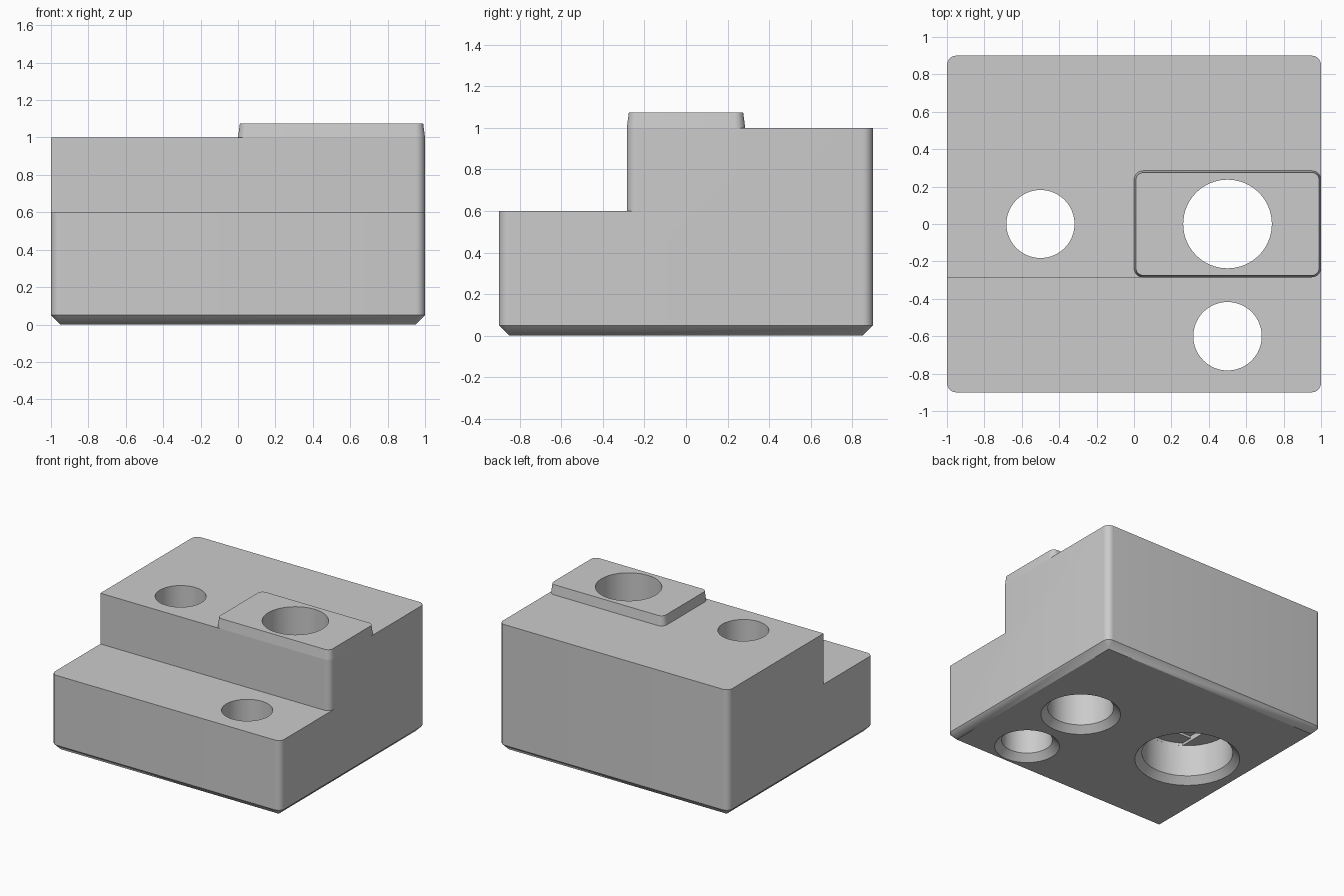
import bpy, bmesh, math

if "Cube" in bpy.data.objects:
    bpy.data.objects.remove(bpy.data.objects["Cube"])

grey = bpy.data.materials.new("light grey")
grey.use_nodes = True
GREY = (0.6, 0.6, 0.6, 1)
grey.diffuse_color = GREY
grey.node_tree.nodes["Principled BSDF"].inputs["Base Color"].default_value = GREY


def arc(cx, cy, r, a0, a1, n=8):
    steps = [math.radians(a0 + (a1 - a0) * i / n) for i in range(n + 1)]
    return [(cx + r * math.cos(a), cy + r * math.sin(a)) for a in steps]


def rounded(x0, x1, y0, y1, r):
    return (arc(x1 - r, y1 - r, r, 0, 90) + arc(x0 + r, y1 - r, r, 90, 180)
            + arc(x0 + r, y0 + r, r, 180, 270) + arc(x1 - r, y0 + r, r, 270, 360))


def circle(cx, cy, r, n=64):
    return arc(cx, cy, r, 0, 360, n)[:-1]


def loft(name, rings):
    """Closed solid through (outline, height) rings with equal point counts."""
    bm = bmesh.new()
    loops = [[bm.verts.new((x, y, z)) for x, y in pts] for pts, z in rings]
    n = len(loops[0])
    for a, b in zip(loops, loops[1:]):
        for i in range(n):
            j = (i + 1) % n
            bm.faces.new((a[i], a[j], b[j], b[i]))
    bm.faces.new(loops[0][::-1])
    bm.faces.new(loops[-1])
    bmesh.ops.remove_doubles(bm, verts=bm.verts, dist=0.00001)
    bmesh.ops.recalc_face_normals(bm, faces=bm.faces)
    mesh = bpy.data.meshes.new(name)
    bm.to_mesh(mesh)
    bm.free()
    mesh.materials.append(grey)
    obj = bpy.data.objects.new(name, mesh)
    bpy.context.collection.objects.link(obj)
    return obj


def cut(obj, *cutters):
    """Subtract each cutter and remove it."""
    bpy.context.view_layer.objects.active = obj
    for c in cutters:
        mod = obj.modifiers.new("cut", "BOOLEAN")
        mod.operation = "DIFFERENCE"
        mod.solver = "EXACT"
        mod.object = c
        bpy.ops.object.modifier_apply(modifier=mod.name)
        bpy.data.objects.remove(c)


def hole(x, y, r, top):
    """Round hole with a chamfered mouth on the underside."""
    wide = circle(x, y, r + 0.06)
    mouth = circle(x, y, r)
    return loft("hole_cutter", [(wide, -0.01), (mouth, 0.05), (mouth, top)])


def prism(outline, z0, z1):
    return loft("cutter", [(outline, z0), (outline, z1)])


SMALL, LARGE, BORE = 0.183, 0.237, 0.327
STEP = -0.285

# Main block with chamfered bottom edge and rounded corners
side = rounded(-1, 1, -0.9, 0.9, 0.05)
foot = rounded(-0.95, 0.95, -0.85, 0.85, 0)
block = loft("stepped_block", [
    ([(x, y) for x, y in foot], 0), (side, 0.05), (side, 1)])

# Front step, leaving one rounded upper corner
step = ([(-1.1, STEP), (-1.1, -1), (1.1, -1), (1.1, STEP + 0.05)]
        + arc(0.95, STEP + 0.05, 0.05, 360, 270))
cut(block, prism(step, 0.6, 1.2))

# Through holes and the counterbore
cut(block, hole(0.5, 0, LARGE, 1.2), hole(0.5, -0.6, SMALL, 0.8),
    hole(-0.5, 0, BORE, 0.3))

# Stepped bridging recess in the counterbore ceiling
a = math.degrees(math.asin(SMALL / BORE))
slot = arc(-0.5, 0, BORE, 90 - a, 90 + a) + arc(-0.5, 0, BORE, 270 - a, 270 + a)
square = [(-0.5 + sx * SMALL, sy * SMALL)
          for sx, sy in ((1, 1), (-1, 1), (-1, -1), (1, -1))]
cut(block, prism(slot, 0.28, 0.32), prism(square, 0.28, 0.34),
    prism(circle(-0.5, 0, SMALL - 0.001), 0.28, 1.2))

# Raised pad with slightly tapered sides
pad = loft("raised_pad", [
    (rounded(0, 1, STEP, -STEP, 0.05), 1),
    (rounded(0.01, 0.99, STEP + 0.01, -STEP - 0.01, 0.04), 1.075)])
cut(pad, prism(circle(0.5, 0, LARGE), 0.9, 1.2))

# Smooth the rounded surfaces only
for obj in (block, pad):
    bpy.ops.object.select_all(action="DESELECT")
    obj.select_set(True)
    bpy.context.view_layer.objects.active = obj
    bpy.ops.object.shade_smooth_by_angle(angle=math.radians(30))
